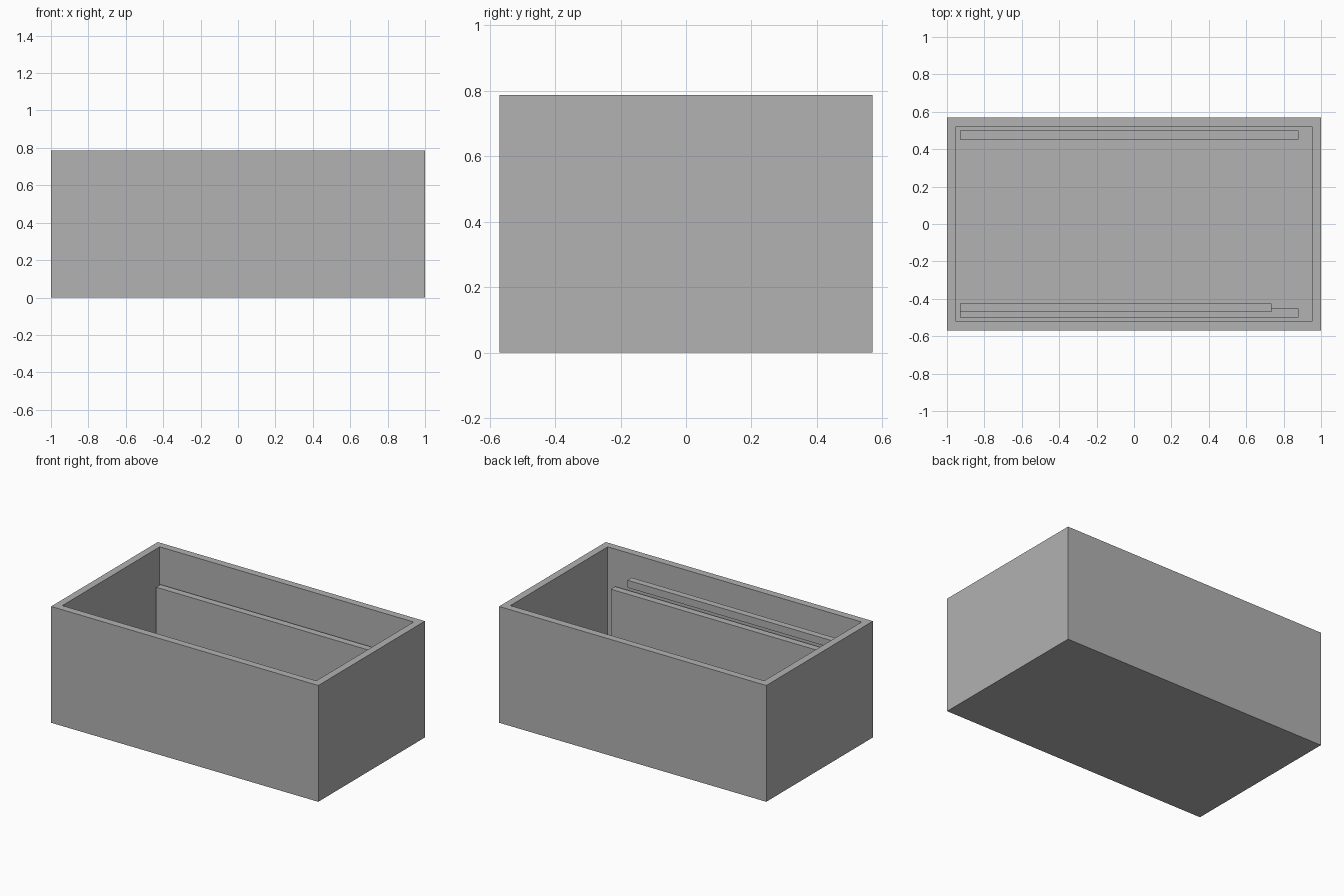
import bpy
import bmesh
from mathutils import Vector

cube = bpy.data.objects.get("Cube")
if cube:
    bpy.data.objects.remove(cube, do_unlink=True)

grey = bpy.data.materials.new("plain grey")
grey.use_nodes = True
colour = (0.445, 0.445, 0.445, 1)
grey.diffuse_color = colour
grey.node_tree.nodes["Principled BSDF"].inputs["Base Color"].default_value = colour

# Overall half sizes, height, wall and floor thickness
HX, HY, H, WALL = 1.0, 0.57, 0.787, 0.07
IX, IY = HX - WALL, HY - WALL


def add_object(name, bm):
    mesh = bpy.data.meshes.new(name)
    bm.to_mesh(mesh)
    bm.free()
    mesh.materials.append(grey)
    obj = bpy.data.objects.new(name, mesh)
    bpy.context.collection.objects.link(obj)
    return obj


def box_mesh(low, high):
    low, high = Vector(low), Vector(high)
    bm = bmesh.new()
    bmesh.ops.create_cube(bm, size=1)
    bmesh.ops.scale(bm, vec=high - low, verts=bm.verts)
    bmesh.ops.translate(bm, vec=(low + high) / 2, verts=bm.verts)
    return bm


# Open box: inset the top face for the rim, then push it down to the floor
bm = box_mesh((-HX, -HY, 0), (HX, HY, H))
top = max(bm.faces, key=lambda f: f.calc_center_median().z)
bmesh.ops.inset_region(bm, faces=[top], thickness=WALL)
well = bmesh.ops.extrude_discrete_faces(bm, faces=[top])["faces"][0]
bmesh.ops.translate(bm, vec=(0, 0, WALL - H), verts=well.verts)
bmesh.ops.recalc_face_normals(bm, faces=bm.faces)
add_object("open_box", bm)

# Panels lining the long walls, stopping short of one end
PANEL, PANEL_TOP, PANEL_END = 0.047, 0.545, 0.88
add_object("back_panel", box_mesh((-IX, IY - PANEL, WALL), (PANEL_END, IY, PANEL_TOP)))
add_object("front_panel", box_mesh((-IX, -IY, WALL), (PANEL_END, PANEL - IY, PANEL_TOP)))

# Thin rail above the front panel
add_object("front_rail", box_mesh((-IX, -0.47, 0.605), (0.735, -0.425, 0.655)))
